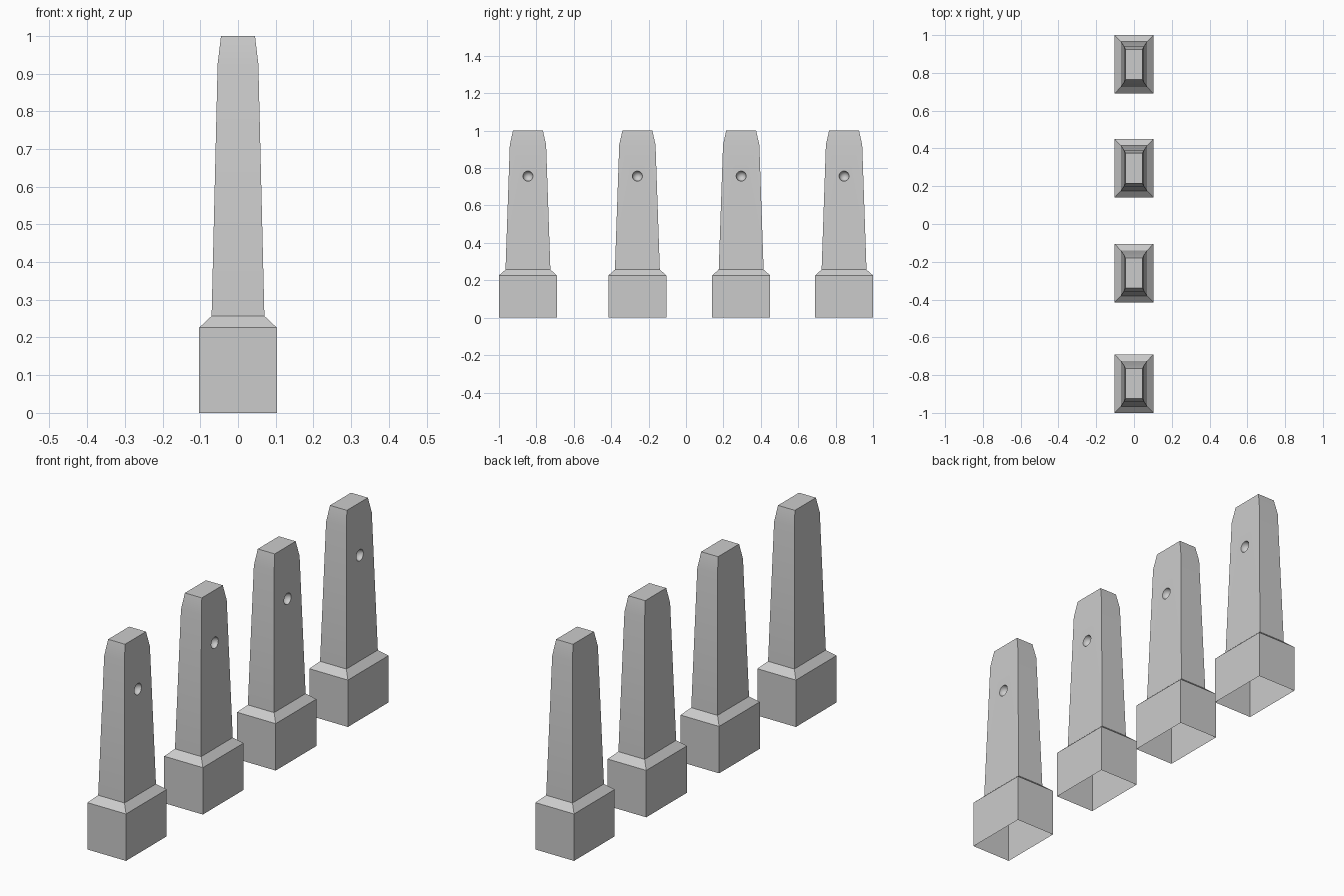
import bpy
import bmesh
import math
from mathutils import Vector

cube = bpy.data.objects.get("Cube")
if cube:
    bpy.data.objects.remove(cube, do_unlink=True)

stone = bpy.data.materials.new("grey stone")
stone.use_nodes = True
GREY = (0.6, 0.6, 0.6, 1)
stone.diffuse_color = GREY
stone.node_tree.nodes["Principled BSDF"].inputs["Base Color"].default_value = GREY

# Half width, half depth and height of each level, bottom to top
LEVELS = [(0.103, 0.155, 0), (0.103, 0.155, 0.226), (0.07, 0.12, 0.257),
          (0.054, 0.097, 0.925), (0.045, 0.08, 1)]
SHAFT = 2
CENTRES = [-0.845, -0.26, 0.295, 0.845]
HOLE_Z, HOLE_RADIUS, SIDES, RINGS = 0.757, 0.027, 24, 6


def make_post():
    bm = bmesh.new()
    loops = [[bm.verts.new((sx * w, sy * d, z))
              for sx, sy in ((1, -1), (1, 1), (-1, 1), (-1, -1))]
             for w, d, z in LEVELS]
    shaft_side = None
    for level, (low, high) in enumerate(zip(loops, loops[1:])):
        for i in range(4):
            j = (i + 1) % 4
            face = bm.faces.new((low[i], low[j], high[j], high[i]))
            if level == SHAFT and i == 0:
                shaft_side = face
    bm.faces.new(loops[-1])  # flat top; the underside stays open

    # Round dimple sunk into one side of the shaft
    shaft_side.normal_update()
    normal = shaft_side.normal.copy()
    across = Vector((0, 1, 0))
    up = normal.cross(across)
    (w0, _, z0), (w1, _, z1) = LEVELS[SHAFT:SHAFT + 2]
    t = (HOLE_Z - z0) / (z1 - z0)
    centre = Vector((w0 + (w1 - w0) * t, 0, HOLE_Z))
    rings = []
    for r in range(RINGS):
        a = math.pi / 2 * r / RINGS
        ring = []
        for s in range(SIDES):
            b = math.tau * s / SIDES
            rim = (across * math.cos(b) + up * math.sin(b)) * math.cos(a)
            ring.append(bm.verts.new(centre + (rim - normal * math.sin(a)) * HOLE_RADIUS))
        rings.append(ring)
    bottom = bm.verts.new(centre - normal * HOLE_RADIUS)
    for s in range(SIDES):
        n = (s + 1) % SIDES
        for outer, inner in zip(rings, rings[1:]):
            bm.faces.new((outer[s], outer[n], inner[n], inner[s]))
        bm.faces.new((rings[-1][s], rings[-1][n], bottom))

    # Refill the side around the dimple
    border = list(shaft_side.edges)
    bmesh.ops.delete(bm, geom=[shaft_side], context='FACES_ONLY')
    rim = [bm.edges.get((rings[0][s], rings[0][(s + 1) % SIDES])) for s in range(SIDES)]
    bmesh.ops.triangle_fill(bm, edges=border + rim, use_beauty=True, normal=normal)
    bmesh.ops.recalc_face_normals(bm, faces=bm.faces)
    top = max(bm.faces, key=lambda f: f.calc_center_median().z)
    if top.normal.z < 0:
        bmesh.ops.reverse_faces(bm, faces=bm.faces)
    mesh = bpy.data.meshes.new("post")
    bm.to_mesh(mesh)
    bm.free()
    mesh.materials.append(stone)
    return mesh


# Row of four identical posts
post_mesh = make_post()
for number, y in enumerate(CENTRES, 1):
    post = bpy.data.objects.new(f"post_{number}", post_mesh)
    post.location.y = y
    bpy.context.collection.objects.link(post)

bpy.ops.object.select_all(action='DESELECT')
post.select_set(True)
bpy.context.view_layer.objects.active = post
bpy.ops.object.shade_smooth_by_angle(angle=math.radians(30))
